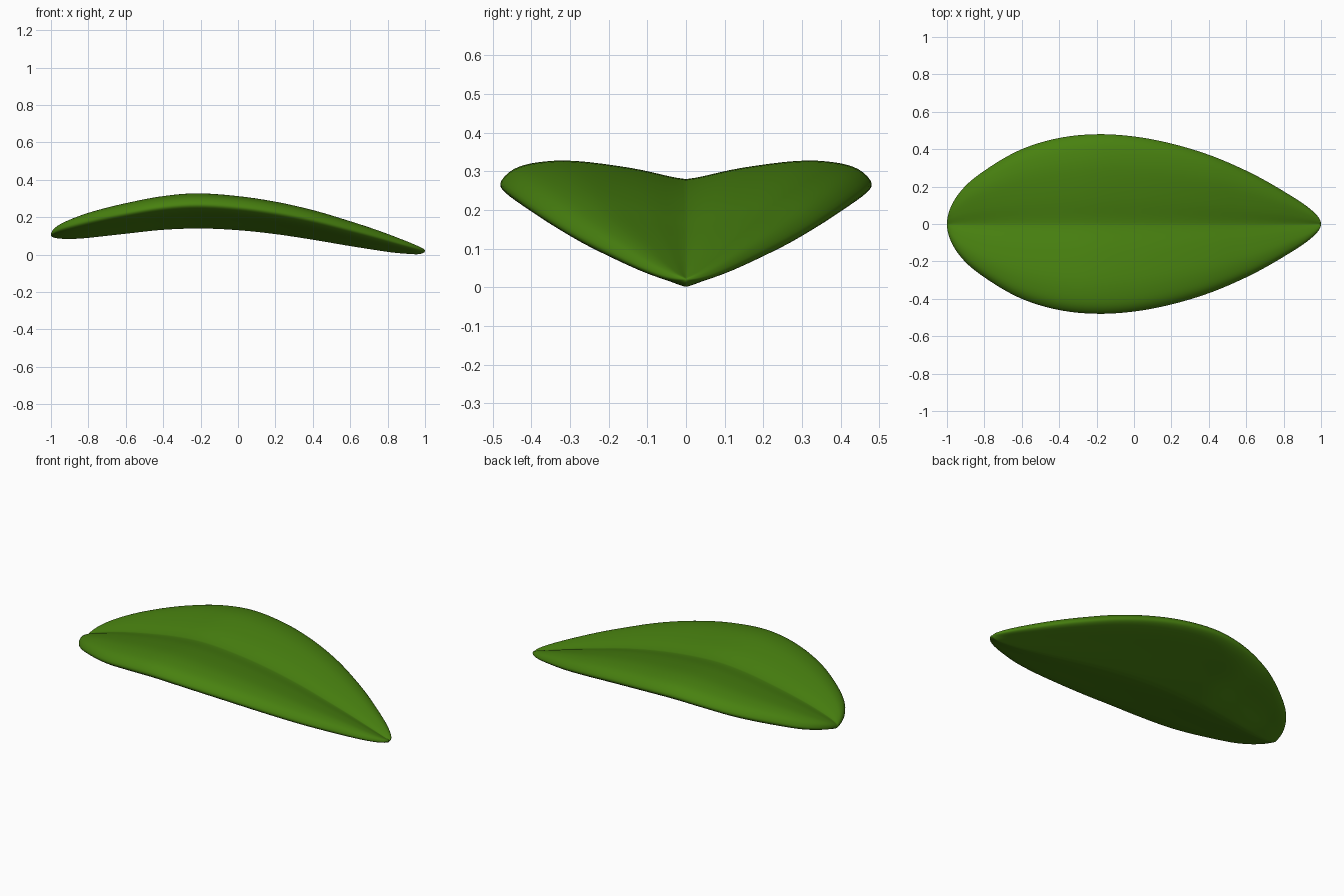
import bpy, bmesh, math

if "Cube" in bpy.data.objects:
    bpy.data.objects.remove(bpy.data.objects["Cube"])


def curve(points):
    """Smooth interpolation through (x, value) pairs."""
    xs, vs = zip(*points)
    n = len(xs)
    slope = [(vs[min(i + 1, n - 1)] - vs[max(i - 1, 0)]) /
             (xs[min(i + 1, n - 1)] - xs[max(i - 1, 0)]) for i in range(n)]

    def at(x):
        i = max(k for k in range(n - 1) if xs[k] <= x or k == 0)
        h = xs[i + 1] - xs[i]
        t = min(max((x - xs[i]) / h, 0), 1)
        return ((2*t**3 - 3*t**2 + 1) * vs[i] + (t**3 - 2*t**2 + t) * h * slope[i]
                + (3*t**2 - 2*t**3) * vs[i + 1] + (t**3 - t**2) * h * slope[i + 1])
    return at


def along(points):
    """Curve over the leaf length, spaced by angle so both ends round off."""
    f = curve([(math.acos(-x), v) for x, v in points])
    return lambda x: f(math.acos(max(-1, min(1, -x))))


# Leaf outline, upper rim height and lower midrib height along the length
half_width = along([(-1, 0), (-.98, .09), (-.9, .205), (-.8, .285), (-.6, .4), (-.4, .46),
                    (-.2, .48), (0, .468), (.2, .43), (.4, .37), (.6, .285), (.8, .175),
                    (.9, .112), (.97, .055), (1, 0)])
upper = along([(-1, .105), (-.98, .143), (-.9, .188), (-.8, .225), (-.6, .277), (-.4, .315),
               (-.22, .33), (0, .315), (.2, .285), (.4, .24), (.6, .18), (.8, .112),
               (.9, .073), (.97, .043), (1, .02)])
lower = along([(-1, .105), (-.98, .09), (-.9, .084), (-.8, .09), (-.6, .112), (-.4, .133),
               (-.2, .14), (0, .131), (.2, .11), (.4, .08), (.6, .046), (.8, .015),
               (.9, .005), (.97, .003), (1, .02)])

# Half cross-section from the top crease, around the rim, to the underside ridge
section = [(0, .737), (.08, .77), (.3, .89), (.6, .985), (.8, .965), (.93, .87),
           (1, .68), (.95, .53), (.8, .4), (.5, .24), (.25, .1), (.06, .01), (0, 0)]
sec_s = curve([(i, p[0]) for i, p in enumerate(section)])
sec_f = curve([(i, p[1]) for i, p in enumerate(section)])
STEPS = 48
half = [(sec_s(i * 12 / STEPS), sec_f(i * 12 / STEPS)) for i in range(STEPS + 1)]
ring = half + [(-s, f) for s, f in half[-2:0:-1]]

# Loft the section along the length
bm = bmesh.new()
STATIONS = 72
rings = []
for k in range(1, STATIONS):
    x = -math.cos(math.pi * k / STATIONS)
    w, lo, hi = half_width(x), lower(x), upper(x)
    rings.append([bm.verts.new((x, s * w, lo + (hi - lo) * f)) for s, f in ring])
n = len(ring)
for a, b in zip(rings, rings[1:]):
    for i in range(n):
        j = (i + 1) % n
        bm.faces.new((a[i], a[j], b[j], b[i]))
for end, x in ((rings[0], -1), (rings[-1], 1)):
    tip = bm.verts.new((x, 0, upper(x)))
    for i in range(n):
        bm.faces.new((end[i], end[(i + 1) % n], tip))
bmesh.ops.recalc_face_normals(bm, faces=bm.faces)

mesh = bpy.data.meshes.new("leaf")
bm.to_mesh(mesh)
bm.free()
mesh.shade_smooth()
green = bpy.data.materials.new("leaf_green")
green.diffuse_color = (.065, .22, .005, 1)
green.use_nodes = True
green.node_tree.nodes["Principled BSDF"].inputs["Base Color"].default_value = green.diffuse_color
mesh.materials.append(green)
leaf = bpy.data.objects.new("leaf", mesh)
bpy.context.collection.objects.link(leaf)
